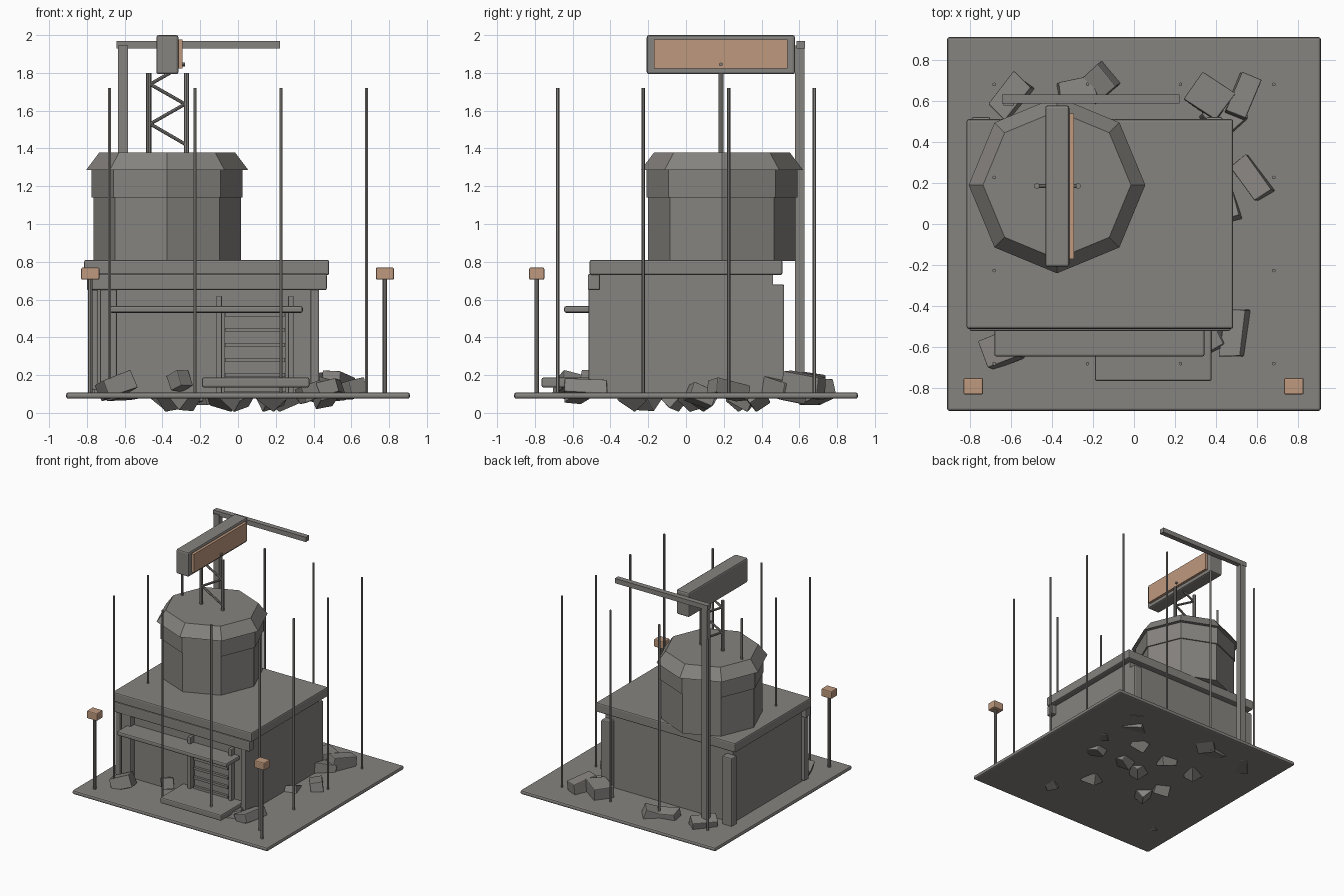
import bpy, bmesh, math, random
from mathutils import Vector, Euler

if "Cube" in bpy.data.objects:
    bpy.data.objects.remove(bpy.data.objects["Cube"])

random.seed(4)


def material(name, rgb):
    m = bpy.data.materials.new(name)
    m.diffuse_color = (*rgb, 1)
    m.use_nodes = True
    m.node_tree.nodes["Principled BSDF"].inputs["Base Color"].default_value = m.diffuse_color
    return m


GREY = material("warm_grey", (0.24, 0.23, 0.215))
TAN = material("light_orange", (0.52, 0.32, 0.21))


def finish(name, bm, mat, bevel=0.0, smooth=False):
    me = bpy.data.meshes.new(name)
    bmesh.ops.recalc_face_normals(bm, faces=bm.faces)
    if bevel:
        bmesh.ops.bevel(bm, geom=bm.edges[:], offset=bevel, segments=2,
                        profile=0.5, affect='EDGES')
    for f in bm.faces:
        f.smooth = smooth
    bm.to_mesh(me)
    bm.free()
    me.materials.append(mat)
    ob = bpy.data.objects.new(name, me)
    bpy.context.collection.objects.link(ob)
    return ob


def box(name, x, y, z, mat=GREY, bevel=0.0):
    """Box from (min, max) ranges."""
    bm = bmesh.new()
    bmesh.ops.create_cube(bm, size=1)
    for v in bm.verts:
        v.co = [r[0] if c < 0 else r[1] for c, r in zip(v.co, (x, y, z))]
    return finish(name, bm, mat, bevel)


def rod(name, a, b, r, sides=8, mat=GREY):
    """Cylinder between two points."""
    a, b = Vector(a), Vector(b)
    bm = bmesh.new()
    bmesh.ops.create_cone(bm, cap_ends=True, segments=sides, radius1=r,
                          radius2=r, depth=(b - a).length)
    ob = finish(name, bm, mat)
    ob.location = (a + b) / 2
    ob.rotation_euler = (b - a).to_track_quat('Z', 'Y').to_euler()
    return ob


def lathe(name, profile, centre, sides=8):
    """Closed polygonal solid from (radius, height) pairs, corners on the axes."""
    bm = bmesh.new()
    rings = [[bm.verts.new((centre[0] + r * math.cos(math.tau * i / sides),
                            centre[1] + r * math.sin(math.tau * i / sides), z))
              for i in range(sides)] for r, z in profile]
    for lo, hi in zip(rings, rings[1:]):
        for i in range(sides):
            j = (i + 1) % sides
            bm.faces.new((lo[i], lo[j], hi[j], hi[i]))
    bm.faces.new(rings[0][::-1])
    bm.faces.new(rings[-1])
    return finish(name, bm, GREY)


def rock(i, x, y, z, size, rot):
    bm = bmesh.new()
    bmesh.ops.create_cube(bm, size=1)
    for v in bm.verts:
        v.co = [c * s for c, s in zip(v.co, size)]
        v.co *= random.uniform(0.9, 1.05)
    bmesh.ops.rotate(bm, verts=bm.verts, matrix=Euler(rot).to_matrix())
    low = min(v.co.z for v in bm.verts)
    for v in bm.verts:
        v.co += Vector((x, y, max(z, 0.002 - low)))
    finish(f"rubble_{i}", bm, GREY, 0.006)


# Ground slab
box("ground_slab", (-0.91, 0.91), (-0.91, 0.91), (0.075, 0.108), bevel=0.012)

# Building walls, roof and front beam
box("walls", (-0.76, 0.43), (-0.465, 0.46), (0.1, 0.74))
box("roof", (-0.815, 0.483), (-0.51, 0.51), (0.73, 0.81), bevel=0.01)
box("front_beam", (-0.80, 0.47), (-0.52, -0.455), (0.65, 0.735), bevel=0.008)

# Corner pillars
for n, x in enumerate([(-0.73, -0.64), (0.385, 0.43)]):
    box(f"front_pillar_{n}", x, (-0.515, -0.45), (0.1, 0.66), bevel=0.008)
for n, x in enumerate([(-0.79, -0.70), (0.35, 0.43)]):
    box(f"back_pillar_{n}", x, (0.45, 0.52), (0.1, 0.68), bevel=0.008)
box("side_pillar", (-0.79, -0.74), (-0.51, -0.45), (0.12, 0.65), bevel=0.008)

# Door with slats, door posts, wall plate
box("door", (-0.075, 0.255), (-0.475, -0.46), (0.11, 0.53))
for n in range(5):
    z = 0.19 + 0.08 * n
    box(f"door_slat_{n}", (-0.07, 0.25), (-0.495, -0.47), (z, z + 0.02))
for n, x in enumerate((-0.1, 0.28)):
    box(f"door_post_{n}", (x - 0.015, x + 0.015), (-0.51, -0.46), (0.1, 0.62), bevel=0.006)
box("wall_plate", (-0.64, -0.535), (-0.472, -0.464), (0.47, 0.53))

# Awning and step
box("awning", (-0.68, 0.343), (-0.645, -0.46), (0.53, 0.565), bevel=0.01)
box("step", (-0.19, 0.378), (-0.765, -0.42), (0.135, 0.187), bevel=0.01)

# Water tank
C = (-0.375, 0.19)
lathe("tank", [(0.39, 0.805), (0.39, 1.15)], C)
lathe("tank_band", [(0.40, 1.14), (0.40, 1.29)], C)
lathe("tank_lid", [(0.43, 1.285), (0.36, 1.378)], C)

# Lattice mast holding the sign
for n, x in enumerate((-0.473, -0.273)):
    rod(f"mast_post_{n}", (x, 0.185, 1.375), (x, 0.185, 1.8), 0.014)
zigzag = [(-0.36, 1.8), (-0.465, 1.74), (-0.28, 1.635), (-0.465, 1.53), (-0.275, 1.42)]
for n, (p, q) in enumerate(zip(zigzag, zigzag[1:])):
    rod(f"mast_brace_{n}", (p[0], 0.185, p[1]), (q[0], 0.185, q[1]), 0.009)

# Sign with coloured panel and bolt
box("sign", (-0.432, -0.315), (-0.208, 0.577), (1.793, 2.0), bevel=0.012)
box("sign_panel", (-0.318, -0.293), (-0.17, 0.537), (1.822, 1.977), TAN)
rod("panel_bolt", (-0.30, 0.185, 1.845), (-0.28, 0.185, 1.845), 0.01)

# Crane post and arm
box("crane_post", (-0.635, -0.583), (0.578, 0.628), (0.1, 1.945))
box("crane_arm", (-0.642, 0.222), (0.586, 0.63), (1.93, 1.97))

# Ring of thin poles
grid = (-0.68, -0.227, 0.227, 0.68)
for x in grid:
    for y in grid:
        if max(abs(x), abs(y)) > 0.5:
            rod("thin_pole", (x, y, 0.09), (x, y, 1.72), 0.009, 6)

# Lanterns on posts
for n, x in enumerate((-0.782, 0.778)):
    rod(f"lantern_post_{n}", (x, -0.79, 0.09), (x, -0.79, 0.71), 0.012)
    box(f"lantern_{n}", (x - 0.048, x + 0.048), (-0.83, -0.75), (0.705, 0.77), TAN, 0.008)

# Rubble poking through the slab: x, y, z, width, length, height, turn
rubble = [(-0.65, -0.61, 0.14, .17, .15, .10, .4), (-0.60, 0.62, 0.12, .12, .21, .10, -.7),
          (-0.28, 0.65, 0.11, .18, .11, .10, .2), (-0.17, 0.69, 0.11, .14, .14, .10, .7),
          (0.37, 0.62, 0.15, .20, .17, .12, -.6), (0.53, 0.62, 0.15, .11, .22, .12, -.4),
          (0.44, 0.52, 0.12, .18, .17, .10, .7), (0.575, 0.22, 0.12, .10, .21, .08, .65),
          (0.46, 0.08, 0.09, .10, .14, .09, .3), (0.49, -0.53, 0.13, .11, .24, .08, -.1),
          (0.38, -0.57, 0.11, .13, .10, .09, .5), (-0.31, -0.50, 0.17, .09, .09, .09, .8)]
for i, (x, y, z, w, l, h, t) in enumerate(rubble):
    rock(i, x, y, z, (w, l, h), (random.uniform(-.4, .4), random.uniform(-.4, .4), t))
for i in range(8):
    rock(20 + i, random.uniform(-0.55, 0.3), random.uniform(-0.4, 0.4), 0.09, (.13, .13, .1),
         [random.uniform(-.8, .8) for _ in range(3)])
